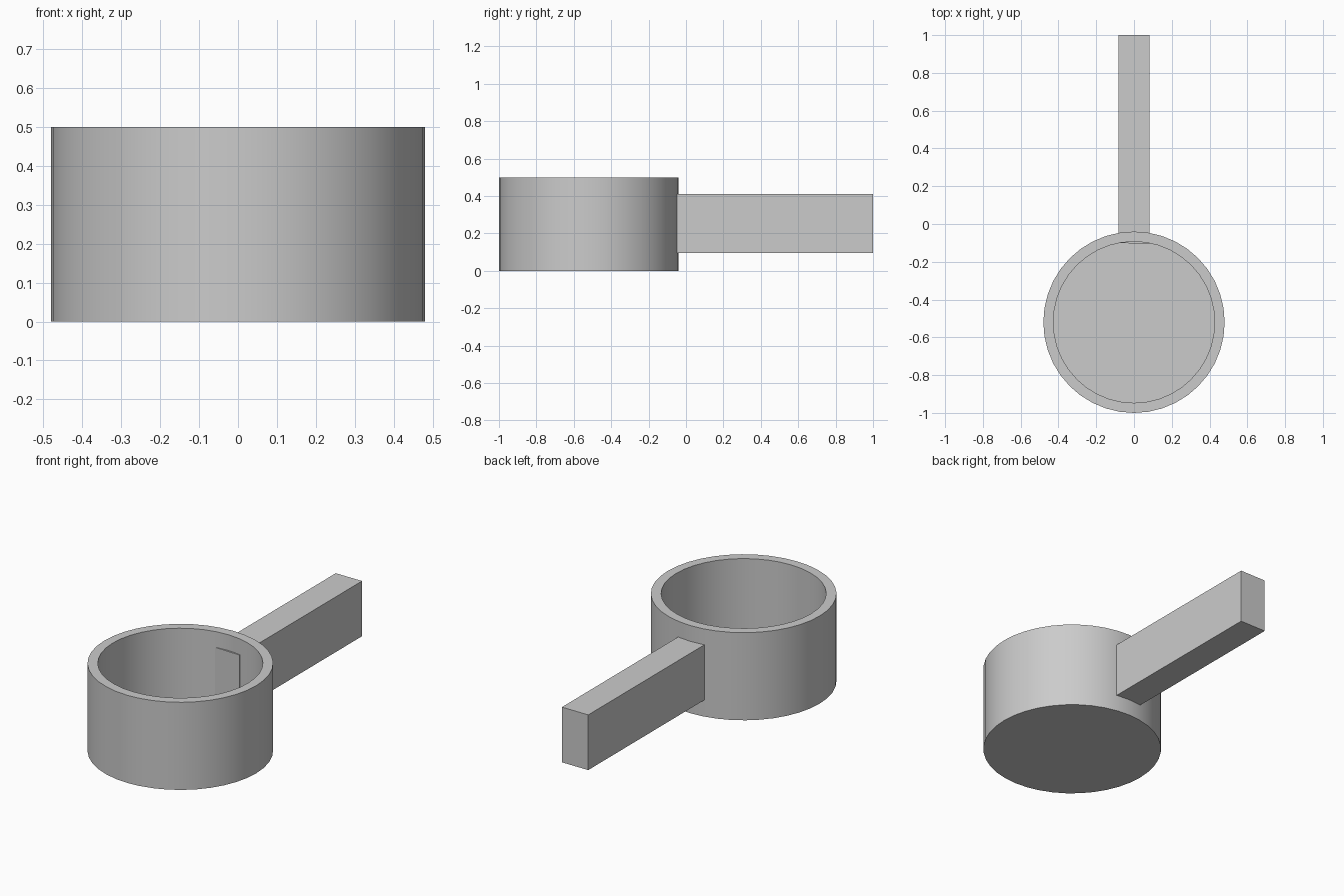
import bpy
import bmesh
import math

cube = bpy.data.objects.get("Cube")
if cube:
    bpy.data.objects.remove(cube, do_unlink=True)

# Single plain grey material
grey = bpy.data.materials.new("plain grey")
grey.use_nodes = True
color = (0.6, 0.6, 0.6, 1.0)
grey.diffuse_color = color
grey.node_tree.nodes["Principled BSDF"].inputs["Base Color"].default_value = color


def add_object(name, bm):
    bmesh.ops.recalc_face_normals(bm, faces=bm.faces)
    mesh = bpy.data.meshes.new(name)
    bm.to_mesh(mesh)
    bm.free()
    mesh.materials.append(grey)
    obj = bpy.data.objects.new(name, mesh)
    bpy.context.collection.objects.link(obj)
    return obj


# Open cup: wall and floor profile turned around its axis
CENTRE_Y, SEGMENTS = -0.52, 40
profile = [(0.48, 0.0), (0.48, 0.5), (0.427, 0.5), (0.427, 0.05)]
bm = bmesh.new()
rings = []
for radius, z in profile:
    angles = [2 * math.pi * i / SEGMENTS for i in range(SEGMENTS)]
    rings.append([bm.verts.new((radius * math.cos(a), CENTRE_Y + radius * math.sin(a), z))
                  for a in angles])
for low, high in zip(rings, rings[1:]):
    for i in range(SEGMENTS):
        j = (i + 1) % SEGMENTS
        bm.faces.new((low[i], low[j], high[j], high[i]))
bm.faces.new(rings[0])   # underside
bm.faces.new(rings[-1])  # inner floor
cup = add_object("cup", bm)
bpy.ops.object.select_all(action='DESELECT')
cup.select_set(True)
bpy.context.view_layer.objects.active = cup
bpy.ops.object.shade_smooth_by_angle(angle=math.radians(30))

# Straight handle, its slightly slanted end just piercing the cup wall
HALF_WIDTH, BOTTOM, TOP = 0.083, 0.095, 0.41
bm = bmesh.new()
bmesh.ops.create_cube(bm, size=1.0)
for v in bm.verts:
    side = 1 if v.co.x > 0 else -1
    inner_y = -0.103 - 0.003 * side
    v.co = (side * HALF_WIDTH,
            1.0 if v.co.y > 0 else inner_y,
            TOP if v.co.z > 0 else BOTTOM)
add_object("handle", bm)
